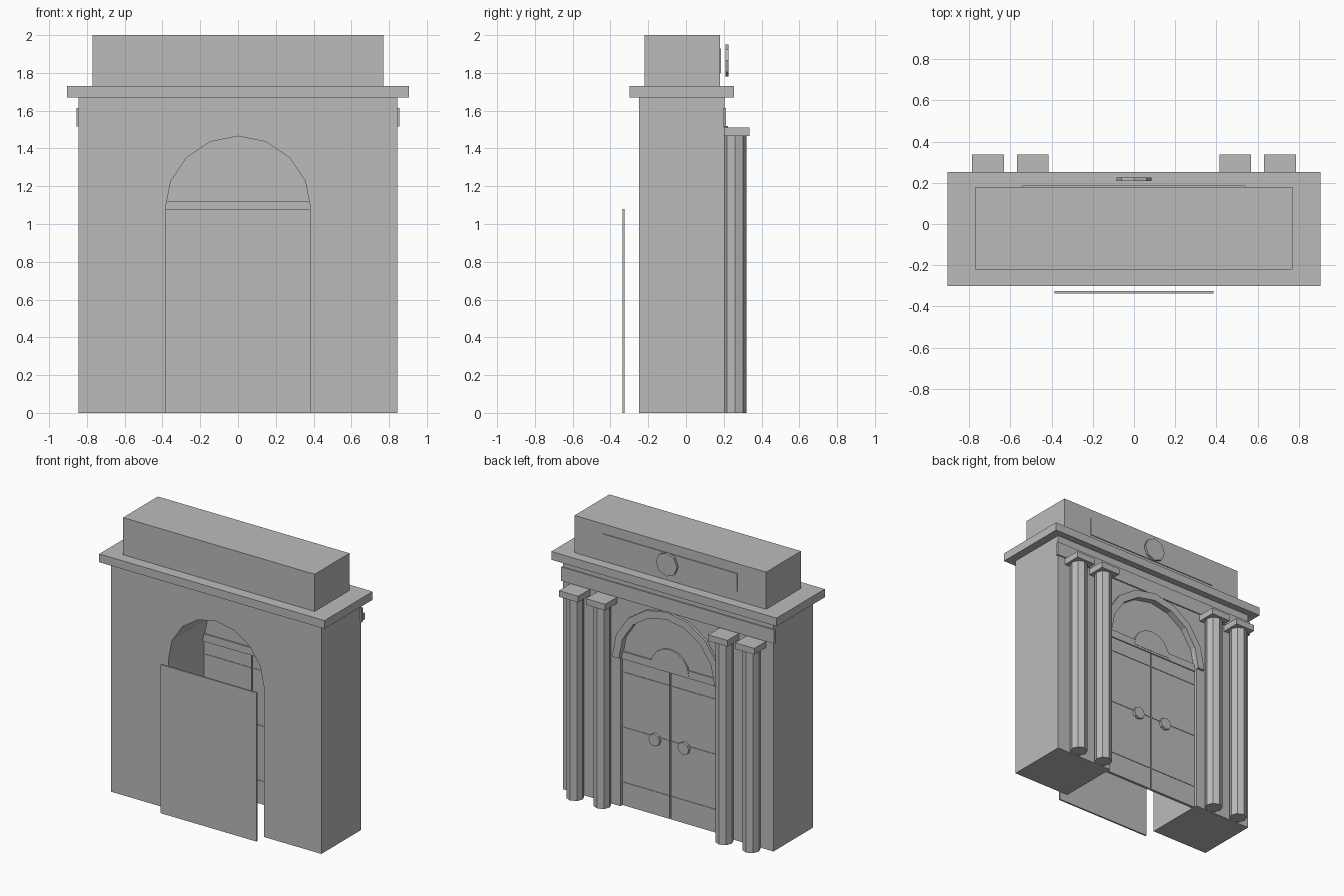
import bpy, bmesh, math

cube = bpy.data.objects.get("Cube")
if cube:
    bpy.data.objects.remove(cube, do_unlink=True)

stone = bpy.data.materials.new("stone_grey")
stone.use_nodes = True
GREY = (0.5, 0.5, 0.5, 1.0)
stone.diffuse_color = GREY
stone.node_tree.nodes["Principled BSDF"].inputs["Base Color"].default_value = GREY

ARCH_R, SPRING = 0.385, 1.08   # opening half width and springing height
WALL_BACK = 0.203


def finish(name, bm):
    bmesh.ops.recalc_face_normals(bm, faces=bm.faces)
    mesh = bpy.data.meshes.new(name)
    bm.to_mesh(mesh)
    bm.free()
    mesh.materials.append(stone)
    obj = bpy.data.objects.new(name, mesh)
    bpy.context.collection.objects.link(obj)
    return obj


def prism(name, points, low, high, axis="y"):
    """Extrude a flat outline from low to high, along y (x, z points) or z (x, y points)."""
    bm = bmesh.new()
    if axis == "y":
        verts = [bm.verts.new((a, low, b)) for a, b in points]
        step = (0, high - low, 0)
    else:
        verts = [bm.verts.new((a, b, low)) for a, b in points]
        step = (0, 0, high - low)
    face = bm.faces.new(verts)
    new = bmesh.ops.extrude_face_region(bm, geom=[face], use_keep_orig=True)["geom"]
    moved = [v for v in new if isinstance(v, bmesh.types.BMVert)]
    bmesh.ops.translate(bm, verts=moved, vec=step)
    return finish(name, bm)


def box(name, x0, x1, y0, y1, z0, z1):
    return prism(name, [(x0, z0), (x1, z0), (x1, z1), (x0, z1)], y0, y1)


def arc(cx, cy, r, segments=8, turn=math.pi):
    """Points on an arc running anticlockwise from +x."""
    count = segments + 1 if turn < 6 else segments
    return [(cx + r * math.cos(turn * i / segments),
             cy + r * math.sin(turn * i / segments)) for i in range(count)]


def disc(name, x, z, r, y0, y1):
    return prism(name, arc(x, z, r, 8, math.tau), y0, y1)


# Wall pierced by the arched passage
opening = [(ARCH_R, 0)] + arc(0, SPRING, ARCH_R) + [(-ARCH_R, 0)]
wall = [(-0.845, 0), (-0.845, 1.67), (0.845, 1.67), (0.845, 0)]
prism("wall", wall + opening, -0.25, WALL_BACK)

# Cornice, attic block and frieze
box("cornice", -0.905, 0.905, -0.30, 0.253, 1.67, 1.73)
box("attic", -0.77, 0.77, -0.22, 0.18, 1.73, 2.0)
box("frieze", -0.855, 0.855, 0.195, 0.212, 1.515, 1.615)

# Attic plaque and medallion
box("attic_plaque", -0.54, 0.54, 0.175, 0.186, 1.80, 1.93)
disc("medallion", 0, 1.865, 0.085, 0.208, 0.225)

# Raised arch moulding with half-round light above the doors
ring = arc(0, SPRING, 0.44) + arc(0, SPRING, ARCH_R)[::-1]
prism("arch_moulding", ring, 0.19, 0.222)
prism("tympanum", arc(0, SPRING, ARCH_R), 0.158, 0.178)
prism("fanlight", arc(0, SPRING, 0.155), 0.17, 0.19)
box("transom", -ARCH_R, ARCH_R, 0.148, 0.188, 1.065, 1.12)

for side, sign in (("left", 1), ("right", -1)):
    # Door leaf with thin rails and a round knob
    inner, outer = sorted((sign * 0.005, sign * ARCH_R))
    box(f"door_{side}", inner, outer, 0.16, 0.18, 0, 1.07)
    for number, z in enumerate((0.16, 0.56, 0.96), 1):
        box(f"door_rail_{side}_{number}", inner, outer, 0.156, 0.184, z, z + 0.01)
    disc(f"door_knob_{side}", sign * 0.117, 0.55, 0.045, 0.175, 0.2)

    # Paired octagonal columns with square capitals
    for place, x in (("inner", 0.491), ("outer", 0.708)):
        cx, cy, half = sign * x, 0.26, 0.077
        prism(f"column_{place}_{side}", arc(cx, cy, 0.06, 8, math.tau), 0, 1.465, "z")
        box(f"capital_{place}_{side}", cx - half, cx + half, cy - half, cy + half, 1.465, 1.51)

# Freestanding board before the passage
box("front_board", -ARCH_R, ARCH_R, -0.337, -0.325, 0, SPRING)
